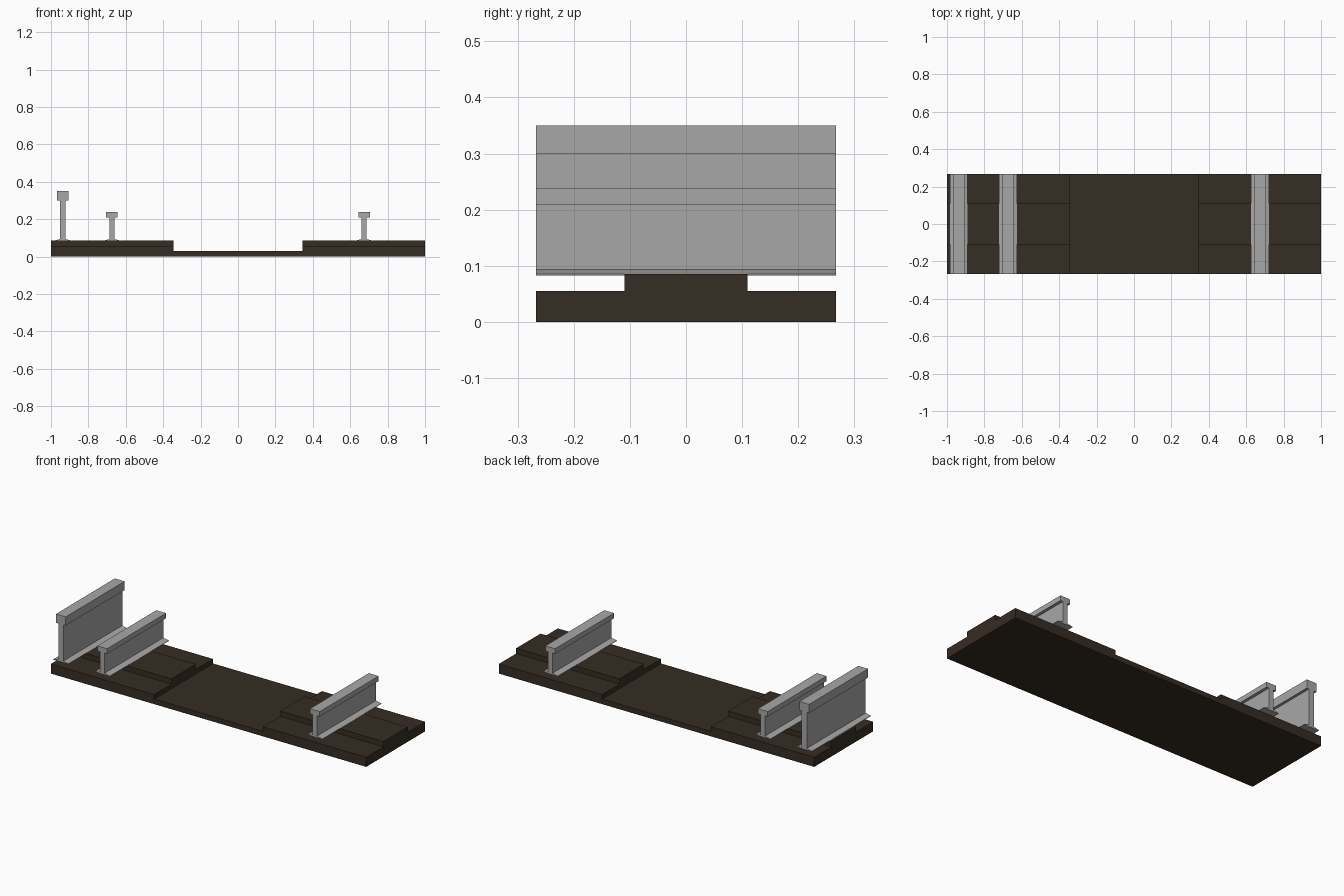
import bpy, bmesh
from mathutils import Vector

if "Cube" in bpy.data.objects:
    bpy.data.objects.remove(bpy.data.objects["Cube"])


def material(name, rgb):
    m = bpy.data.materials.new(name)
    m.diffuse_color = (*rgb, 1)
    m.use_nodes = True
    m.node_tree.nodes["Principled BSDF"].inputs["Base Color"].default_value = m.diffuse_color
    return m


dark_wood = material("dark brown", (0.037, 0.026, 0.017))
steel = material("steel grey", (0.39, 0.39, 0.39))


def extrude_profile(name, half, axis, start, end, mat):
    """Mirror a half profile (offset, z) and extrude it along x or y."""
    outline = half + [(-w, z) for w, z in reversed(half)]
    along_x = axis == "x"
    bm = bmesh.new()
    verts = [bm.verts.new((start, w, z) if along_x else (w, start, z)) for w, z in outline]
    face = bm.faces.new(verts)
    ext = bmesh.ops.extrude_face_region(bm, geom=[face])
    move = Vector((end - start, 0, 0) if along_x else (0, end - start, 0))
    bmesh.ops.translate(bm, vec=move, verts=[g for g in ext["geom"] if isinstance(g, bmesh.types.BMVert)])
    bmesh.ops.recalc_face_normals(bm, faces=bm.faces)
    mesh = bpy.data.meshes.new(name)
    bm.to_mesh(mesh)
    bm.free()
    mesh.materials.append(mat)
    ob = bpy.data.objects.new(name, mesh)
    bpy.context.collection.objects.link(ob)
    return ob


D = 0.267      # half depth
INNER = 0.345  # inner edge of the raised ends

# Sleeper: thin middle and two stepped ends
extrude_profile("sleeper_middle", [(D, 0), (D, 0.029)], "x", -INNER, INNER, dark_wood)
end_profile = [(D, 0), (D, 0.055), (0.11, 0.055), (0.11, 0.085)]
extrude_profile("sleeper_end_left", end_profile, "x", -1, -INNER, dark_wood)
extrude_profile("sleeper_end_right", end_profile, "x", INNER, 1, dark_wood)


# Rails: tapered foot, straight web, square head
def rail(name, x, web, head_z, top_z):
    half = [(0.048, 0.083), (0.048, 0.0855), (web, 0.093), (web, head_z),
            (0.031, head_z), (0.031, top_z)]
    extrude_profile(name, half, "y", -D, D, steel).location.x = x


rail("running_rail_left", -0.674, 0.014, 0.209, 0.238)
rail("running_rail_right", 0.674, 0.014, 0.209, 0.238)
rail("conductor_rail", -0.937, 0.016, 0.30, 0.35)
